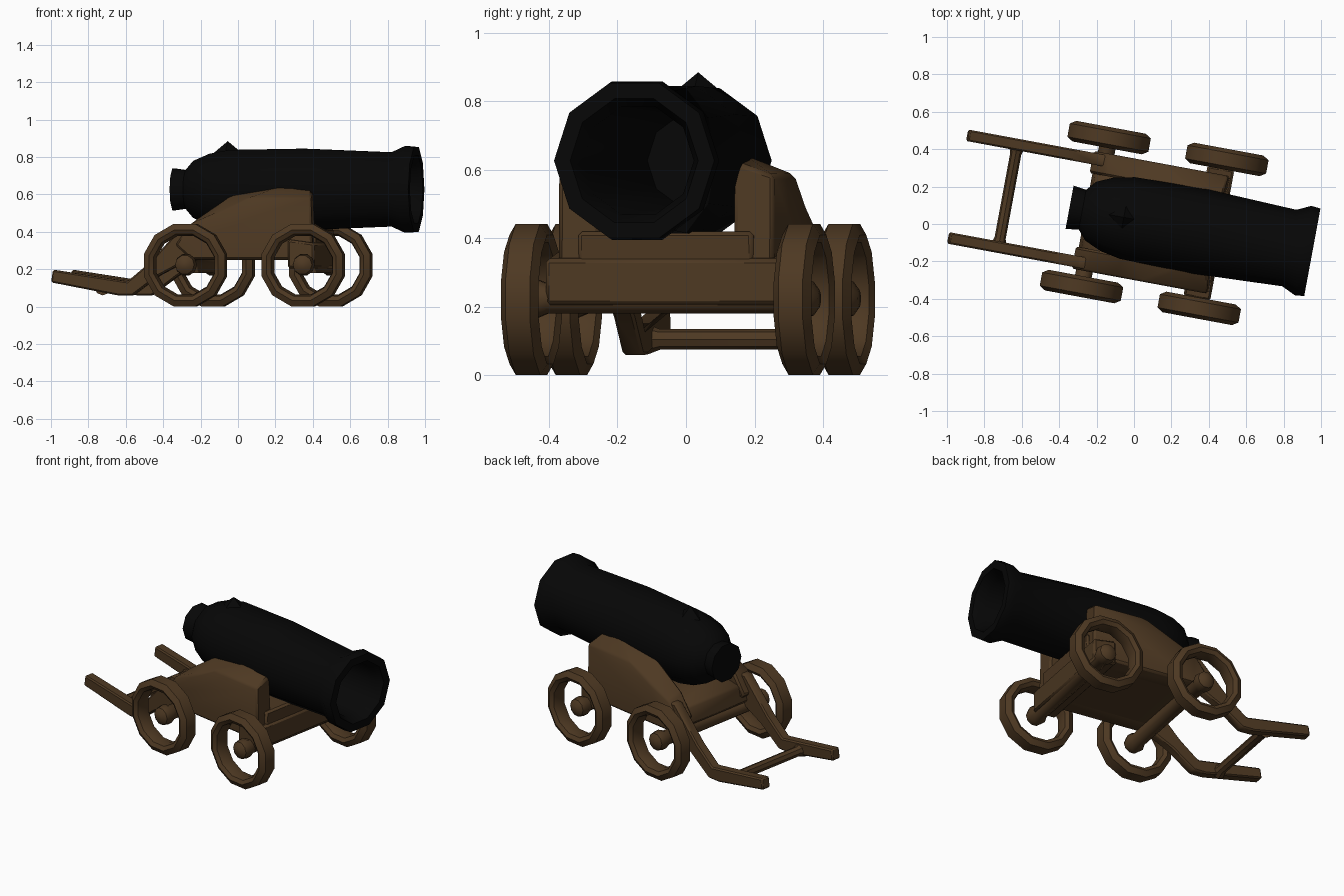
import bpy, bmesh, math
from mathutils import Matrix, Vector

if "Cube" in bpy.data.objects:
    bpy.data.objects.remove(bpy.data.objects["Cube"])

# local frame: u along the barrel, v across, z up; then turned to the pictured heading
PLACE = Matrix.Rotation(math.radians(-10.5), 4, 'Z') @ Matrix.Translation((0, 0.025, 0))

def material(name, rgb):
    m = bpy.data.materials.new(name)
    m.diffuse_color = (*rgb, 1)
    m.use_nodes = True
    m.node_tree.nodes["Principled BSDF"].inputs["Base Color"].default_value = m.diffuse_color
    return m

IRON = material("black_iron", (0.002, 0.002, 0.002))
WOOD = material("brown_wood", (0.075, 0.04, 0.016))

def finish(name, bm, mat, bevel=0.0, angle=40):
    bmesh.ops.recalc_face_normals(bm, faces=bm.faces)
    if bevel:
        bmesh.ops.bevel(bm, geom=bm.edges[:], offset=bevel, segments=1, affect='EDGES', clamp_overlap=True)
    bm.transform(PLACE)
    me = bpy.data.meshes.new(name)
    bm.to_mesh(me)
    bm.free()
    me.materials.append(mat)
    me.shade_smooth()
    me.set_sharp_from_angle(angle=math.radians(angle))
    ob = bpy.data.objects.new(name, me)
    bpy.context.collection.objects.link(ob)
    return ob

def lathe(name, profile, n, axis, centre, mat, phase=0.0, closed=False):
    """Revolve (distance along axis, radius) points about the u or v axis."""
    bm = bmesh.new()
    rings = []
    for d, r in profile:
        ring = []
        for i in range(n):
            a = 2 * math.pi * i / n + phase
            c, s = r * math.cos(a), r * math.sin(a)
            p = Vector((d, c, s)) if axis == 'u' else Vector((c, d, s))
            ring.append(bm.verts.new(p + Vector(centre)))
        rings.append(ring)
    pairs = list(zip(rings, rings[1:]))
    if closed:
        pairs.append((rings[-1], rings[0]))
    else:
        bm.faces.new(rings[0])
        bm.faces.new(rings[-1])
    for a, b in pairs:
        for i in range(n):
            j = (i + 1) % n
            bm.faces.new((a[i], a[j], b[j], b[i]))
    return finish(name, bm, mat)

def prism(name, prof_a, va, prof_b, vb, bevel=0.012):
    """Join two matching (u, z) outlines placed at v = va and v = vb."""
    bm = bmesh.new()
    a = [bm.verts.new((u, va, z)) for u, z in prof_a]
    b = [bm.verts.new((u, vb, z)) for u, z in prof_b]
    bm.faces.new(a)
    bm.faces.new(b)
    for i in range(len(a)):
        j = (i + 1) % len(a)
        bm.faces.new((a[i], a[j], b[j], b[i]))
    return finish(name, bm, WOOD, bevel, 40)

# barrel with breech knob, flared muzzle and deep bore
lathe("barrel", [(-0.355, 0.118), (-0.285, 0.108), (-0.24, 0.16), (-0.15, 0.2), (-0.04, 0.222),
                 (0.35, 0.229), (0.84, 0.208), (0.915, 0.243), (0.965, 0.238),
                 (0.965, 0.19), (0.90, 0.165), (0.0, 0.14)],
      10, 'u', (0, 0, 0.627), IRON)

# sight on top of the breech
bm = bmesh.new()
bmesh.ops.create_cone(bm, cap_ends=True, segments=4, radius1=0.085, radius2=0.0, depth=0.07,
                      matrix=Matrix.Translation((-0.06, 0, 0.85)))
finish("sight", bm, IRON)

# carriage bed under the barrel
bed = [(-0.27, 0.27), (-0.20, 0.25), (0.46, 0.25), (0.47, 0.42), (0.0, 0.42), (-0.25, 0.38)]
prism("carriage_bed", bed, -0.26, bed, 0.26)

# cheeks (leaning in to the barrel) and trailing rails
cheek_out = [(0.46, 0.25), (0.45, 0.585), (0.10, 0.585), (-0.06, 0.50), (-0.21, 0.44), (-0.29, 0.33), (-0.2, 0.25)]
cheek_in = [(0.46, 0.25), (0.44, 0.625), (0.30, 0.65), (0.0, 0.60), (-0.20, 0.46), (-0.29, 0.33), (-0.2, 0.25)]
rail = [(-0.955, 0.197), (-0.55, 0.135), (-0.43, 0.235), (-0.25, 0.43), (-0.15, 0.43),
        (-0.18, 0.27), (-0.38, 0.165), (-0.52, 0.06), (-0.60, 0.06), (-0.965, 0.13)]
for side, s in (("left", 1), ("right", -1)):
    prism(side + "_cheek", cheek_out, s * 0.32, cheek_in, s * 0.20)
    prism(side + "_rail", rail, s * 0.31, rail, s * 0.248, 0.008)

# crossbar between the rails
lathe("crossbar", [(-0.27, 0.045), (-0.23, 0.03), (0.23, 0.03), (0.27, 0.045)], 8, 'v', (-0.69, 0, 0.105), WOOD)

# front axle beam
beam = [(0.33, 0.205), (0.475, 0.205), (0.475, 0.34), (0.33, 0.36)]
prism("front_axle_beam", beam, -0.355, beam, 0.355)

# axles with rounded hubs, and open ring wheels
ring = [(-0.056, 0.195), (-0.036, 0.228), (0.036, 0.228), (0.056, 0.195),
        (0.042, 0.172), (0, 0.162), (-0.042, 0.172)]
hub = [(-0.45, 0.025), (-0.43, 0.052), (-0.39, 0.06), (-0.355, 0.045)]
for end, u in (("front", 0.425), ("rear", -0.215)):
    lathe(end + "_axle", hub + [(-d, r) for d, r in reversed(hub)], 10, 'v', (u, 0, 0.224), WOOD)
    for side, s in (("left", 1), ("right", -1)):
        lathe(f"{end}_{side}_wheel", ring, 12, 'v', (u, s * 0.405, 0.222), WOOD,
              phase=math.pi / 12, closed=True)
